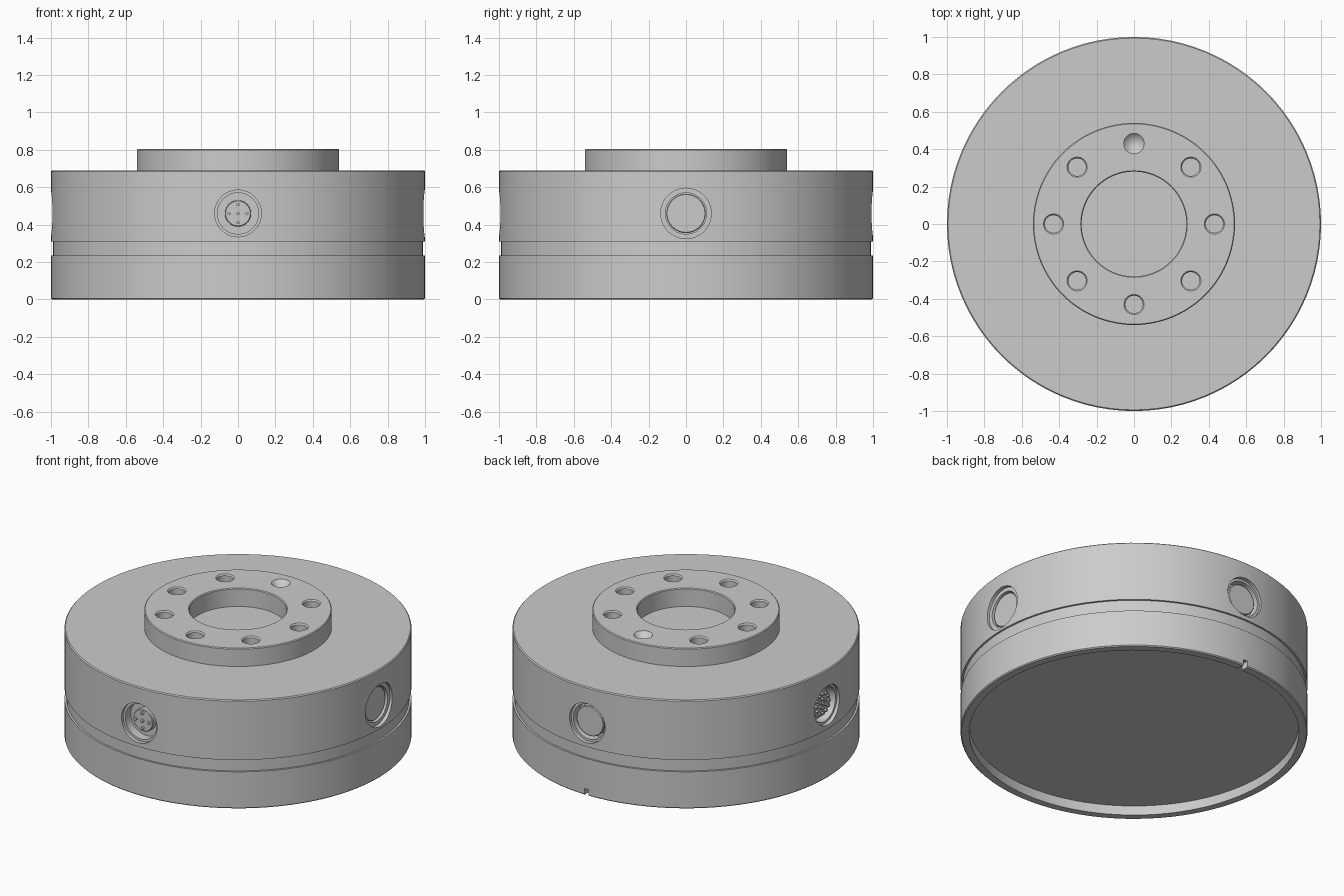
import bpy, bmesh
from math import pi, cos, sin
from mathutils import Matrix

cube = bpy.data.objects.get("Cube")
if cube:
    bpy.data.objects.remove(cube)

GREY = (0.6, 0.6, 0.6, 1)
grey = bpy.data.materials.new("light grey metal")
grey.use_nodes = True
grey.diffuse_color = GREY
grey.node_tree.nodes["Principled BSDF"].inputs["Base Color"].default_value = GREY


def lathe(bm, profile, steps=32, matrix=Matrix()):
    """Add a closed solid of revolution from (radius, height) points."""
    part = bmesh.new()
    verts = [part.verts.new((r, 0, z)) for r, z in profile]
    edges = [part.edges.new(pair) for pair in zip(verts, verts[1:])]
    bmesh.ops.spin(part, geom=verts + edges, cent=(0, 0, 0), axis=(0, 0, 1),
                   angle=2 * pi, steps=steps, use_duplicate=False)
    bmesh.ops.remove_doubles(part, verts=part.verts, dist=1e-5)
    bmesh.ops.recalc_face_normals(part, faces=part.faces)
    part.transform(matrix)
    mesh = bpy.data.meshes.new("temp")
    part.to_mesh(mesh)
    part.free()
    bm.from_mesh(mesh)
    bpy.data.meshes.remove(mesh)


def make_object(name, bm):
    mesh = bpy.data.meshes.new(name)
    bm.to_mesh(mesh)
    bm.free()
    obj = bpy.data.objects.new(name, mesh)
    mesh.materials.append(grey)
    bpy.context.collection.objects.link(obj)
    return obj


def activate(obj):
    bpy.ops.object.select_all(action='DESELECT')
    obj.select_set(True)
    bpy.context.view_layer.objects.active = obj


def smooth(obj):
    activate(obj)
    bpy.ops.object.shade_smooth_by_angle(angle=pi / 6)


def port_matrix(turn):
    """Local z points outwards from the side wall at this angle."""
    return (Matrix.Rotation(turn, 4, 'Z') @ Matrix.Translation((1, 0, 0.46))
            @ Matrix.Rotation(pi / 2, 4, 'Y'))


# Main housing with shallow groove, raised flange, bore and recessed base
bm = bmesh.new()
lathe(bm, [(0, .06), (.95, .06), (.95, 0), (.994, 0), (1, .006),
           (1, .235), (.988, .235), (.988, .31), (1, .31),
           (1, .684), (.994, .69), (.54, .69), (.54, .8), (.535, .805),
           (.285, .805), (.28, .8), (.28, .69), (0, .69)], steps=96)
housing = make_object("housing", bm)

# Cutter: flange holes, one of them a countersunk cone
bm = bmesh.new()
for i in range(8):
    a = i * pi / 4
    place = Matrix.Translation((.43 * cos(a), .43 * sin(a), .805))
    if i == 2:
        hole = [(0, -.06), (.055, 0), (.055, .03), (0, .03)]
    else:
        hole = [(0, -.07), (.047, -.07), (.047, -.008), (.054, 0), (.054, .03), (0, .03)]
    lathe(bm, hole, matrix=place)

# Cutter: stepped side ports
PORTS = {"front": -pi / 2, "left": 0, "back": pi / 2, "right": pi}
for side, turn in PORTS.items():
    r = .135 if side == "left" else .125
    lathe(bm, [(0, -.08), (.11, -.08), (.11, -.025), (r, -.025), (r, .05), (0, .05)],
          steps=48, matrix=port_matrix(turn))

# Cutter: small notch in the rear lower rim
bmesh.ops.create_cube(bm, size=1, matrix=Matrix.Translation((0, .98, .01))
                      @ Matrix.Diagonal((.03, .1, .06, 1)))
cutter = make_object("cutter", bm)
cutter.hide_render = True

activate(housing)
cut = housing.modifiers.new("cut", 'BOOLEAN')
cut.operation = 'DIFFERENCE'
cut.solver = 'EXACT'
cut.object = cutter
bpy.ops.object.modifier_apply(modifier="cut")
bpy.data.objects.remove(cutter)
smooth(housing)


def insert(side, radius, top, pin_rings):
    """Connector core with concentric rings of pins."""
    m = port_matrix(PORTS[side])
    core = bmesh.new()
    lathe(core, [(0, -.085), (radius, -.085), (radius, top - .004),
                 (radius - .004, top), (0, top)], steps=48, matrix=m)
    smooth(make_object(side + "_connector_core", core))
    if pin_rings:
        pins = bmesh.new()
        for ring, count in pin_rings:
            for i in range(count):
                a = 2 * pi * i / count
                at = m @ Matrix.Translation((ring * cos(a), ring * sin(a), top))
                lathe(pins, [(0, -.005), (.009, -.005), (.009, .015), (0, .018)], 12, at)
        smooth(make_object(side + "_connector_pins", pins))


insert("front", .07, -.045, [(0, 1), (.048, 4)])
insert("right", .085, -.045, [(0, 1), (.03, 6), (.062, 12)])
insert("left", .105, -.035, [])
insert("back", .095, -.035, [])
